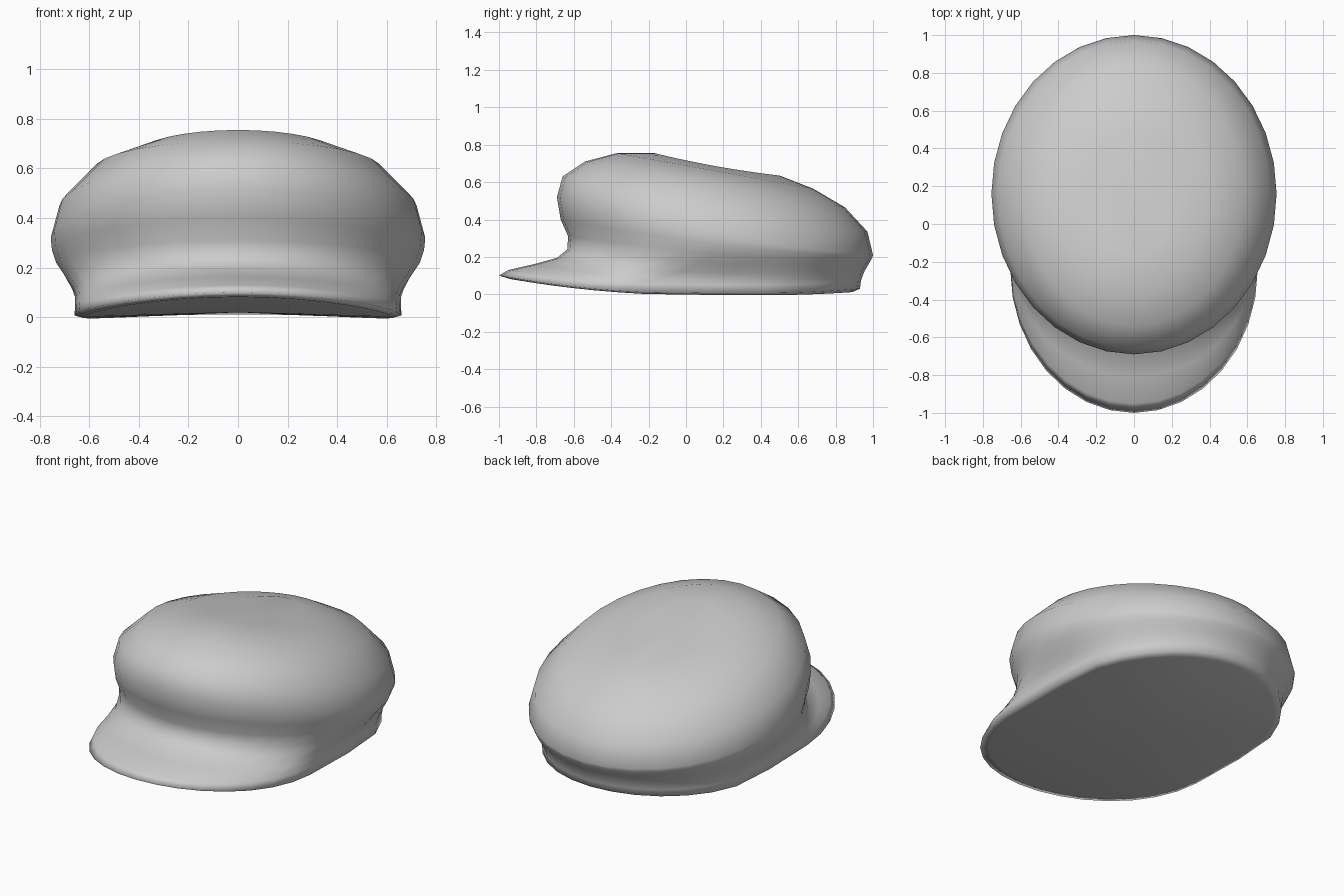
import bpy, bmesh, math

SIDES = 32

# Each ring: front y, back y, front centre y, back centre y,
#            front half width, back half width, front z, side z, back z
RINGS = [
    (-0.94, 0.89, -0.22, 0.12, 0.620, 0.65, 0.082, 0.002, 0.012),  # underside lip
    (-1.00, 0.93, -0.24, 0.12, 0.655, 0.69, 0.100, 0.012, 0.030),  # brim edge
    (-0.95, 0.935, -0.22, 0.12, 0.650, 0.69, 0.130, 0.055, 0.070),  # brim top
    (-0.81, 0.945, -0.15, 0.13, 0.650, 0.69, 0.162, 0.085, 0.100),
    (-0.69, 0.955, -0.04, 0.14, 0.665, 0.70, 0.195, 0.120, 0.125),
    (-0.635, 0.97, 0.07, 0.15, 0.700, 0.715, 0.240, 0.170, 0.150),  # band
    (-0.63, 0.985, 0.15, 0.16, 0.733, 0.735, 0.310, 0.220, 0.175),
    (-0.67, 0.995, 0.16, 0.16, 0.750, 0.75, 0.400, 0.270, 0.195),
    (-0.69, 1.00, 0.16, 0.16, 0.755, 0.755, 0.520, 0.320, 0.210),  # widest line
    (-0.66, 0.97, 0.16, 0.16, 0.720, 0.72, 0.630, 0.450, 0.335),
    (-0.54, 0.85, 0.16, 0.16, 0.580, 0.58, 0.710, 0.595, 0.465),  # crown top
    (-0.37, 0.68, 0.16, 0.16, 0.400, 0.40, 0.755, 0.660, 0.565),
    (-0.17, 0.50, 0.16, 0.16, 0.210, 0.21, 0.755, 0.685, 0.635),
]


def ring_point(ring, k):
    yf, yb, cf, cb, wf, wb, zf, zs, zb = ring
    t = 2 * math.pi * k / SIDES
    c = math.cos(t)
    # the back half eases from the brim's outline to the band's outline
    f = min(1.0, max(0.0, -2.5 * c))
    centre = cf + (cb - cf) * f
    width = wf + (wb - wf) * f
    length = centre - yf if c > 0 else yb - centre
    z = zs + (zf - zb) / 2 * c + ((zf + zb) / 2 - zs) * c * c
    return (width * math.sin(t), centre - length * c, z)


bm = bmesh.new()
loops = [[bm.verts.new(ring_point(r, k)) for k in range(SIDES)] for r in RINGS]
bottom = bm.verts.new((0, 0.05, 0.02))
top = bm.verts.new((0, 0.17, 0.675))

# walls between rings, then fans closing the underside and the crown
for lo, hi in zip(loops, loops[1:]):
    for k in range(SIDES):
        n = (k + 1) % SIDES
        bm.faces.new((lo[k], lo[n], hi[n], hi[k]))
for k in range(SIDES):
    n = (k + 1) % SIDES
    bm.faces.new((bottom, loops[0][n], loops[0][k]))
    bm.faces.new((top, loops[-1][k], loops[-1][n]))

bmesh.ops.recalc_face_normals(bm, faces=bm.faces)
mesh = bpy.data.meshes.new("peaked_cap")
bm.to_mesh(mesh)
bm.free()
mesh.shade_smooth()
cap = bpy.data.objects.new("peaked_cap", mesh)
bpy.context.collection.objects.link(cap)
